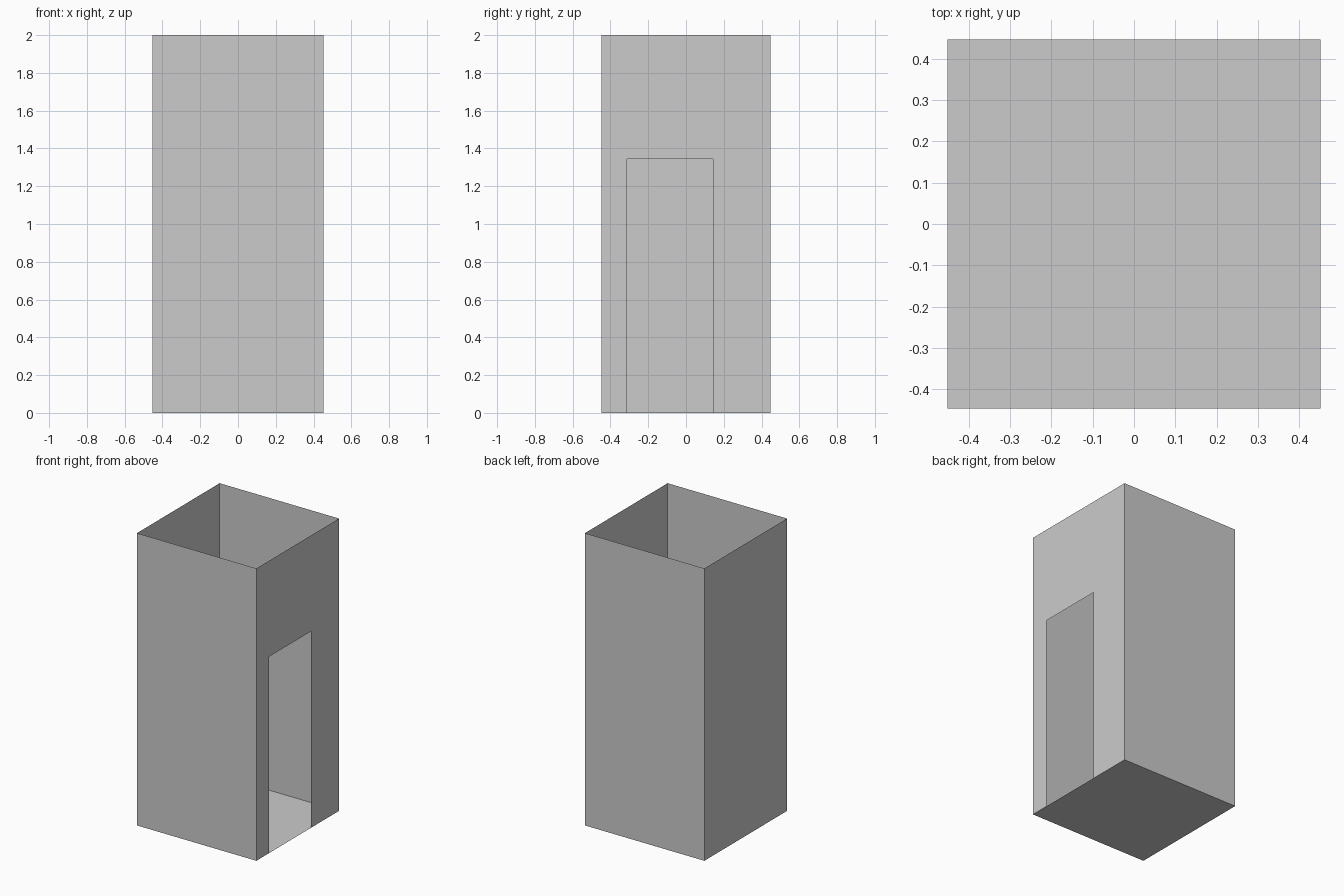
import bpy

if "Cube" in bpy.data.objects:
    bpy.data.objects.remove(bpy.data.objects["Cube"])

HX, HY, H = 0.452, 0.447, 2.0        # half width, half depth, height
D0, D1, DH = -0.312, 0.143, 1.344    # doorway sides and top

grey = bpy.data.materials.new("plain grey")
grey.diffuse_color = (0.6, 0.6, 0.6, 1)
grey.use_nodes = True
grey.node_tree.nodes["Principled BSDF"].inputs["Base Color"].default_value = grey.diffuse_color


def panel(name, points):
    """One flat sheet, outline given counter-clockwise seen from outside."""
    mesh = bpy.data.meshes.new(name)
    mesh.from_pydata(points, [], [range(len(points))])
    mesh.materials.append(grey)
    obj = bpy.data.objects.new(name, mesh)
    bpy.context.collection.objects.link(obj)


# plain walls and floor
panel("front_wall", [(-HX, -HY, 0), (HX, -HY, 0), (HX, -HY, H), (-HX, -HY, H)])
panel("back_wall", [(HX, HY, 0), (-HX, HY, 0), (-HX, HY, H), (HX, HY, H)])
panel("left_wall", [(-HX, HY, 0), (-HX, -HY, 0), (-HX, -HY, H), (-HX, HY, H)])
panel("floor", [(-HX, HY, 0), (HX, HY, 0), (HX, -HY, 0), (-HX, -HY, 0)])

# right wall with the doorway notched out of its outline
outline = [(-HY, 0), (D0, 0), (D0, DH), (D1, DH), (D1, 0), (HY, 0), (HY, H), (-HY, H)]
panel("doorway_wall", [(HX, y, z) for y, z in outline])
